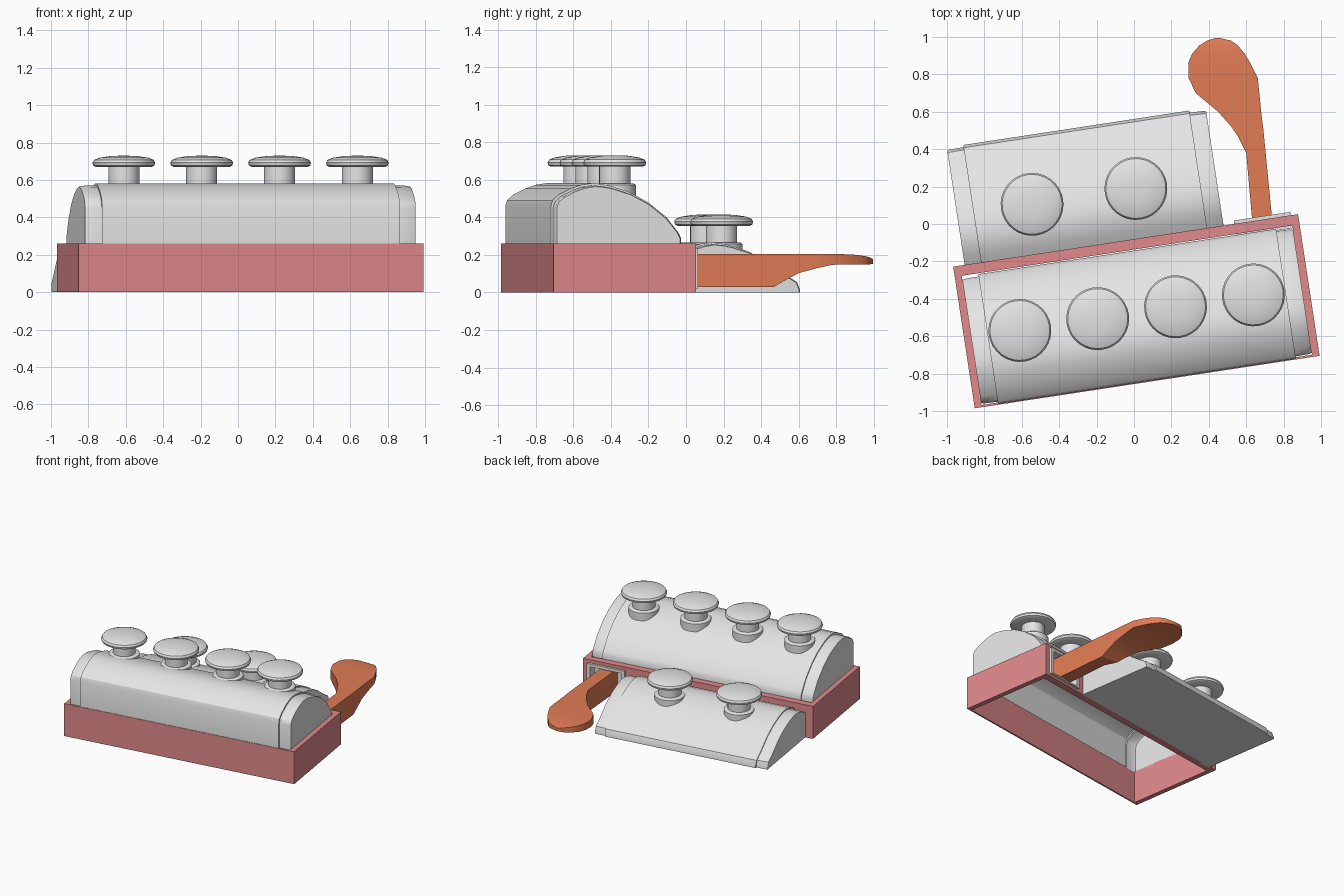
import bpy, bmesh, math

if "Cube" in bpy.data.objects:
    bpy.data.objects.remove(bpy.data.objects["Cube"])

TURN = math.radians(8.65)   # whole body is turned on the ground


def material(name, rgb):
    m = bpy.data.materials.new(name)
    m.diffuse_color = (*rgb, 1)
    m.use_nodes = True
    m.node_tree.nodes["Principled BSDF"].inputs["Base Color"].default_value = m.diffuse_color
    return m


GREY = material("light_grey", (0.78, 0.78, 0.78))
RED = material("dusty_red", (0.75, 0.25, 0.26))
ORANGE = material("burnt_orange", (0.75, 0.2, 0.09))


def finish(bm, name, mat, turn=TURN, angle=30):
    bmesh.ops.recalc_face_normals(bm, faces=bm.faces)
    me = bpy.data.meshes.new(name)
    bm.to_mesh(me)
    bm.free()
    ob = bpy.data.objects.new(name, me)
    bpy.context.collection.objects.link(ob)
    me.materials.append(mat)
    ob.rotation_euler.z = turn
    bpy.ops.object.select_all(action='DESELECT')
    ob.select_set(True)
    bpy.context.view_layer.objects.active = ob
    bpy.ops.object.shade_smooth_by_angle(angle=math.radians(angle))
    return ob


def box(bm, x0, x1, y0, y1, z0, z1):
    vs = bmesh.ops.create_cube(bm, size=1)["verts"]
    for v in vs:
        v.co.x = x0 + (v.co.x + 0.5) * (x1 - x0)
        v.co.y = y0 + (v.co.y + 0.5) * (y1 - y0)
        v.co.z = z0 + (v.co.z + 0.5) * (z1 - z0)


def loft(bm, rings, closed):
    """Skin a row of point rings and cap both ends."""
    rows = [[bm.verts.new(p) for p in r] for r in rings]
    n = len(rows[0])
    for a, b in zip(rows, rows[1:]):
        for i in range(n if closed else n - 1):
            j = (i + 1) % n
            bm.faces.new((a[i], a[j], b[j], b[i]))
    bm.faces.new(rows[0])
    bm.faces.new(rows[-1])


def cover(name, profile, x0, x1, closed):
    """Curved cover with a slightly smaller cap at each end."""
    mid = (profile[0][0] + profile[-1][0]) / 2
    base = profile[0][1]

    def ring(x, s):
        return [(x, mid + (y - mid) * s, base + (z - base) * s) for y, z in profile]

    ends = [(0, 0.945), (0.012, 0.96), (0.089, 0.965), (0.089, 1)]
    rings = [ring(x0 + d, s) for d, s in ends]
    rings += [ring(x1 - d, s) for d, s in reversed(ends)]
    bm = bmesh.new()
    loft(bm, rings, closed)
    finish(bm, name, GREY)


# Tall front cover, open underneath
arc = [(-0.735, 0.553), (-0.68, 0.573), (-0.62, 0.582), (-0.57, 0.577), (-0.52, 0.567),
       (-0.42, 0.535), (-0.32, 0.482), (-0.22, 0.402)]
front = [(-0.842, 0.25), (-0.842, 0.46), (-0.832, 0.492), (-0.80, 0.52)] + arc + \
        [(-0.155, 0.32), (-0.14, 0.29), (-0.14, 0.25)]
cover("front_cover", front, -0.952, 0.836, False)

# Low rear cover, the same curve moved back and down, closed underneath
rear = [(-0.11, 0.0), (-0.11, 0.2)] + [(y + 0.695, z - 0.315) for y, z in arc] + \
       [(0.535, 0.03), (0.555, 0.015), (0.555, 0.0)]
rear[-4] = (0.475, 0.095)
rear[-3] = (0.54, 0.055)
cover("rear_cover", rear, -0.928, 0.472, True)

# Open box: four walls, the back one with an opening for the handle
H = 0.26
bm = bmesh.new()
for b in [(-0.99, -0.952, -0.846, -0.08, 0, H),
          (0.836, 0.875, -0.846, -0.08, 0, H),
          (-0.952, 0.836, -0.846, -0.834, 0, H),
          (-0.952, 0.53, -0.135, -0.08, 0, H),
          (0.53, 0.836, -0.135, -0.08, 0, 0.02),
          (0.53, 0.836, -0.135, -0.08, 0.235, H)]:
    box(bm, *b)
finish(bm, "base_box", RED)

# Grey frame and back plate lining the handle opening
bm = bmesh.new()
for b in [(0.53, 0.555, -0.15, -0.062, 0.02, 0.235),
          (0.811, 0.836, -0.15, -0.062, 0.02, 0.235),
          (0.555, 0.811, -0.15, -0.062, 0.212, 0.235),
          (0.555, 0.811, -0.15, -0.062, 0.02, 0.03),
          (0.555, 0.811, -0.15, -0.14, 0.03, 0.212)]:
    box(bm, *b)
finish(bm, "handle_port", GREY)


def knob(name, x, y, z):
    """Mushroom knob turned from a profile: collar, stem and domed head."""
    prof = [(0.112, -0.07), (0.112, -0.008), (0.102, 0.0), (0.083, 0.0), (0.083, 0.09),
            (0.15, 0.09), (0.164, 0.097), (0.168, 0.112), (0.16, 0.127),
            (0.13, 0.139), (0.07, 0.148), (0.015, 0.15)]
    n = 32
    rings = [[(x + r * math.cos(2 * math.pi * i / n), y + r * math.sin(2 * math.pi * i / n), z + h)
              for i in range(n)] for r, h in prof]
    bm = bmesh.new()
    loft(bm, rings, True)
    finish(bm, name, GREY, angle=40)


for i in range(4):
    knob(f"front_knob_{i + 1}", -0.689 + 0.421 * i, -0.471, 0.58)
for i in range(2):
    knob(f"rear_knob_{i + 1}", -0.523 + 0.5615 * i, 0.186, 0.265)

# Handle: deep shaft running into a thin curved paddle
# stations: y, left x, right x, bottom z, top z
stations = [(-0.04, 0.637, 0.745, 0.03, 0.205), (0.38, 0.60, 0.704, 0.03, 0.205),
            (0.47, 0.555, 0.695, 0.03, 0.205), (0.52, 0.52, 0.69, 0.06, 0.205),
            (0.60, 0.45, 0.68, 0.103, 0.205), (0.70, 0.33, 0.67, 0.13, 0.205),
            (0.78, 0.292, 0.662, 0.147, 0.205), (0.86, 0.29, 0.622, 0.15, 0.203),
            (0.91, 0.31, 0.592, 0.15, 0.2), (0.955, 0.35, 0.555, 0.15, 0.193),
            (0.98, 0.39, 0.52, 0.15, 0.187), (0.995, 0.435, 0.455, 0.152, 0.178)]
bm = bmesh.new()
loft(bm, [[(l, y, b), (r, y, b), (r, y, t), (l, y, t)] for y, l, r, b, t in stations], True)
finish(bm, "handle", ORANGE, turn=0)
